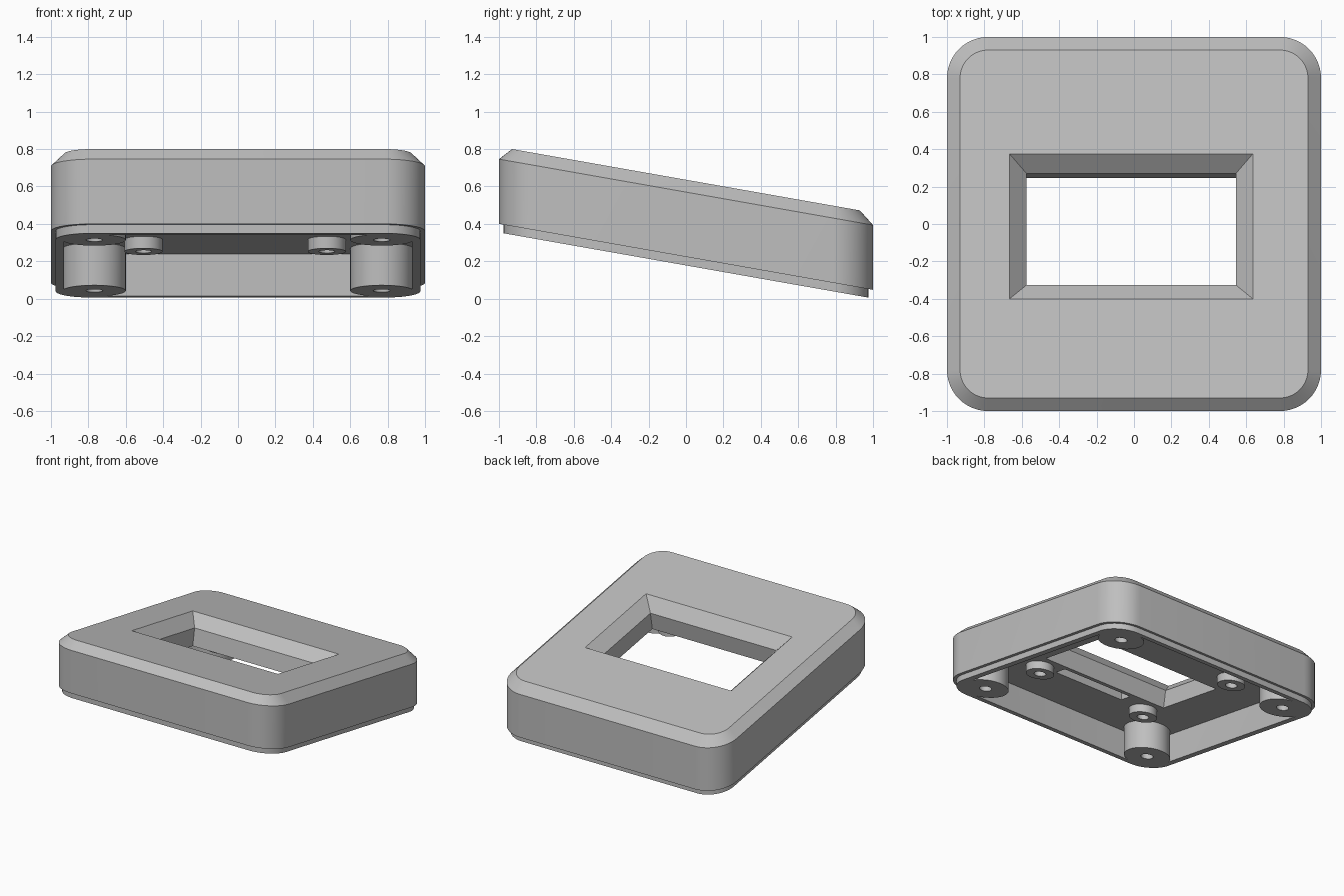
import bpy, bmesh, math
from mathutils import Matrix, Vector

SLOPE = math.radians(10)
TAN = math.tan(SLOPE)

old = bpy.data.objects.get("Cube")
if old:
    bpy.data.objects.remove(old)

grey = bpy.data.materials.new("light_grey")
grey.use_nodes = True
GREY = (0.52, 0.52, 0.52, 1)
grey.diffuse_color = GREY
grey.node_tree.nodes["Principled BSDF"].inputs["Base Color"].default_value = GREY


def rounded(half, radius, z, steps=12):
    """Rounded square outline, half wide, at height z."""
    pts = []
    for k in range(4):
        a0 = k * math.pi / 2
        cx = (half - radius) * (1 if k in (0, 3) else -1)
        cy = (half - radius) * (1 if k < 2 else -1)
        for i in range(steps + 1):
            a = a0 + math.pi / 2 * i / steps
            pts.append(Vector((cx + radius * math.cos(a), cy + radius * math.sin(a), z)))
    return pts


def rect(hx, hy, z):
    return [Vector((sx * hx, sy * hy, z)) for sx, sy in ((1, 1), (-1, 1), (-1, -1), (1, -1))]


def circle(x, y, r, z, n=40):
    return [Vector((x + r * math.cos(2 * math.pi * i / n),
                    y + r * math.sin(2 * math.pi * i / n), z)) for i in range(n)]


def loft(name, rings, shear=True):
    """Closed solid through successive outlines, optionally sheared down the slope."""
    bm = bmesh.new()
    loops = [[bm.verts.new((p.x, p.y, p.z - (TAN * p.y if shear else 0))) for p in ring]
             for ring in rings]
    for a, b in zip(loops, loops[1:]):
        for i in range(len(a)):
            j = (i + 1) % len(a)
            bm.faces.new((a[i], a[j], b[j], b[i]))
    bm.faces.new(loops[0])
    bm.faces.new(loops[-1])
    bmesh.ops.recalc_face_normals(bm, faces=bm.faces)
    mesh = bpy.data.meshes.new(name)
    bm.to_mesh(mesh)
    bm.free()
    mesh.materials.append(grey)
    ob = bpy.data.objects.new(name, mesh)
    bpy.context.collection.objects.link(ob)
    return ob


def activate(ob):
    bpy.ops.object.select_all(action="DESELECT")
    ob.select_set(True)
    bpy.context.view_layer.objects.active = ob


def cut(ob, cutter):
    cutter.hide_render = True
    activate(ob)
    mod = ob.modifiers.new("cut", "BOOLEAN")
    mod.operation = "DIFFERENCE"
    mod.solver = "EXACT"
    mod.object = cutter
    bpy.ops.object.modifier_apply(modifier=mod.name)
    bpy.data.objects.remove(cutter)


def smooth(ob):
    activate(ob)
    bpy.ops.object.shade_smooth_by_angle(angle=math.radians(25))


# Heights on the centre line
TOP, SHOULDER, CEILING, RIM, LIP = 0.636, 0.57, 0.404, 0.224, 0.178

# Hollow sloping case with chamfered top and stepped lower lip
case = loft("case_shell", [
    rounded(0.93, 0.15, CEILING),
    rounded(0.93, 0.15, LIP),
    rounded(0.975, 0.195, LIP),
    rounded(0.975, 0.195, RIM),
    rounded(1.0, 0.22, RIM),
    rounded(1.0, 0.22, SHOULDER),
    rounded(0.93, 0.15, TOP),
])

# Bevelled window, square to the sloping top
window = loft("window_cutter", [
    rect(0.70, 0.443, 0.05), rect(0.56, 0.303, -0.09), rect(0.56, 0.303, -0.34)], shear=False)
window.matrix_world = (Matrix.Translation((-0.015, -0.0125, TOP + 0.002))
                       @ Matrix.Rotation(-SLOPE, 4, "X"))
bpy.context.view_layer.update()
cut(case, window)

# Shallow pocket under the top, in front of the window
pocket = loft("pocket_cutter", [rect(0.31, 0.05, CEILING - 0.05), rect(0.31, 0.05, CEILING + 0.06)])
pocket.location = (0.02, -0.44, 0.44 * TAN)
bpy.context.view_layer.update()
cut(case, pocket)
smooth(case)


# Screw posts with blind bores
def post(name, x, y, r, bore, bottom, depth):
    ob = loft(name, [
        circle(x, y, r, CEILING + 0.01),
        circle(x, y, r, bottom),
        circle(x, y, bore, bottom),
        circle(x, y, bore, bottom + depth),
    ])
    smooth(ob)


for y, end in ((-1, "front"), (1, "back")):
    for x, side in ((-1, "right"), (1, "left")):
        post(f"corner_post_{end}_{side}", x * 0.768, y * 0.768, 0.168, 0.045, LIP, 0.2)
        post(f"small_post_{end}_{side}", x * 0.49 - 0.015, y * 0.5, 0.102, 0.043, 0.34, 0.06)
